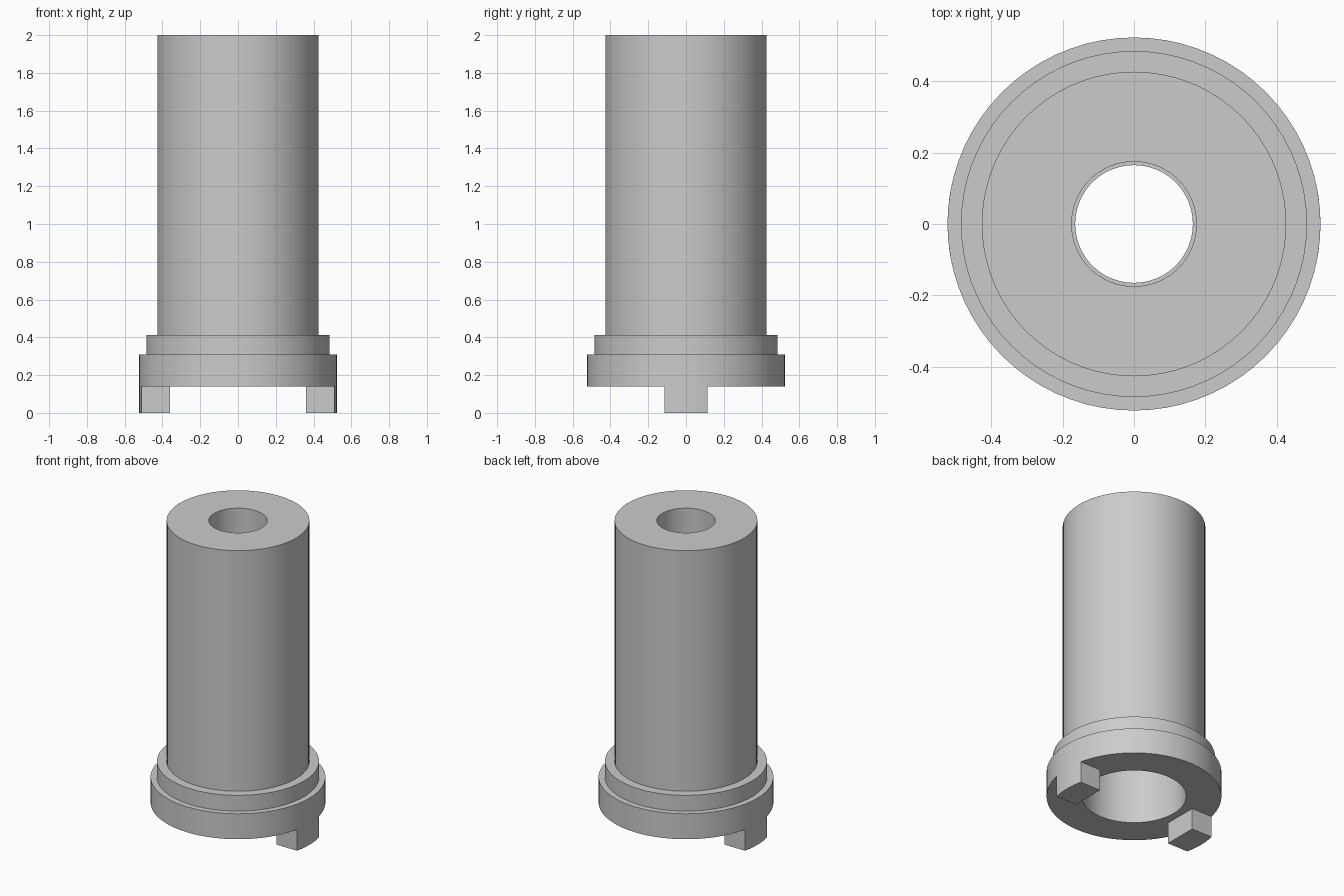
import bpy
import bmesh
import math

cube = bpy.data.objects.get("Cube")
if cube:
    bpy.data.objects.remove(cube, do_unlink=True)

SEGMENTS = 72
FLANGE_R = 0.523
FLANGE_Z = 0.14

steel = bpy.data.materials.new("grey steel")
steel.use_nodes = True
colour = (0.6, 0.6, 0.6, 1)
steel.diffuse_color = colour
steel.node_tree.nodes["Principled BSDF"].inputs["Base Color"].default_value = colour


def finish(bm, name):
    """Turn a bmesh into a shaded object."""
    bmesh.ops.recalc_face_normals(bm, faces=bm.faces)
    mesh = bpy.data.meshes.new(name)
    bm.to_mesh(mesh)
    bm.free()
    mesh.materials.append(steel)
    obj = bpy.data.objects.new(name, mesh)
    bpy.context.collection.objects.link(obj)
    bpy.ops.object.select_all(action="DESELECT")
    obj.select_set(True)
    bpy.context.view_layer.objects.active = obj
    bpy.ops.object.shade_smooth_by_angle(angle=math.radians(30))
    return obj


def lathe(name, profile):
    """Spin a closed (radius, height) outline around z."""
    bm = bmesh.new()
    verts = [bm.verts.new((r, 0, z)) for r, z in profile]
    edges = [bm.edges.new((a, b)) for a, b in zip(verts, verts[1:] + verts[:1])]
    bmesh.ops.spin(bm, geom=verts + edges, axis=(0, 0, 1), cent=(0, 0, 0),
                   angle=math.tau, steps=SEGMENTS, use_merge=True)
    bmesh.ops.remove_doubles(bm, verts=bm.verts, dist=1e-4)
    return finish(bm, name)


def drive_lug(name, side):
    """Block with a flat inner face and an outer face following the flange."""
    inner, half_width, steps = 0.36, 0.113, 6
    reach = math.asin(half_width / FLANGE_R)
    outline = [(inner, half_width), (inner, -half_width)]
    for i in range(steps + 1):
        a = reach * (2 * i / steps - 1)
        outline.append((FLANGE_R * math.cos(a), FLANGE_R * math.sin(a)))
    bm = bmesh.new()
    base = bm.faces.new([bm.verts.new((side * x, y, 0)) for x, y in outline])
    top = bmesh.ops.extrude_face_region(bm, geom=[base], use_keep_orig=True)
    moved = [v for v in top["geom"] if isinstance(v, bmesh.types.BMVert)]
    bmesh.ops.translate(bm, verts=moved, vec=(0, 0, FLANGE_Z))
    return finish(bm, name)


# Stepped sleeve: outside from flange to top, then the stepped bore downwards
lathe("sleeve_body", [
    (FLANGE_R, FLANGE_Z), (FLANGE_R, 0.308),   # flange
    (0.485, 0.308), (0.485, 0.412),            # collar
    (0.427, 0.412), (0.427, 2.0),              # barrel
    (0.175, 2.0), (0.175, 1.5),                # upper bore
    (0.165, 1.5), (0.165, 1.2),                # narrow neck
    (0.312, 1.2), (0.312, FLANGE_Z),           # wide lower bore
])

# Two lugs under the flange
for name, side in (("left_drive_lug", 1), ("right_drive_lug", -1)):
    drive_lug(name, side)
